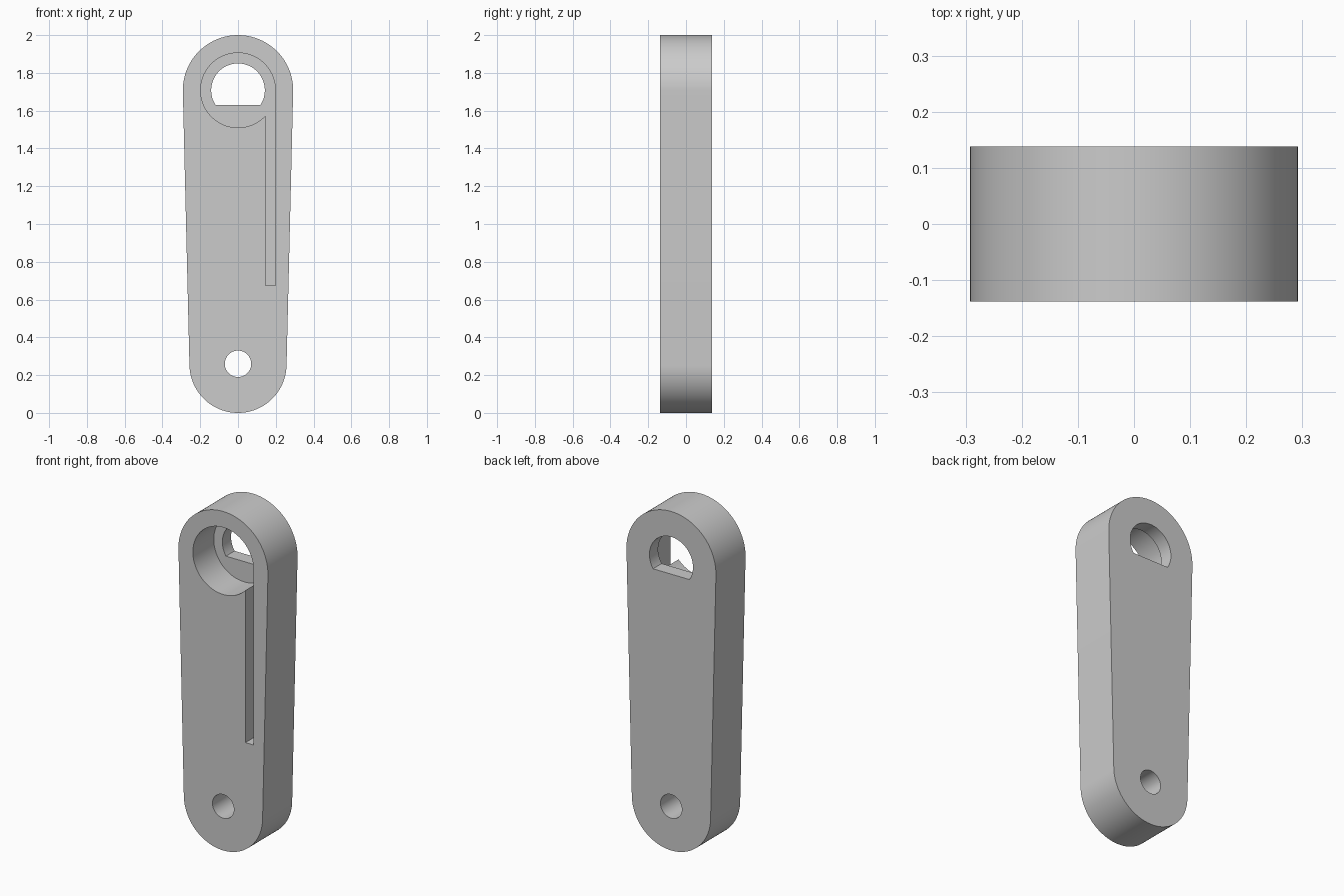
import bpy, bmesh
from math import radians, degrees, sin, cos, asin, acos

cube = bpy.data.objects.get("Cube")
if cube:
    bpy.data.objects.remove(cube)

HALF = 0.138                    # half thickness of the arm
TOP_Z, TOP_R = 1.708, 0.292     # wide end
LOW_Z, LOW_R = 0.257, 0.257     # narrow end
POCKET_R, POCKET_DEPTH = 0.198, 0.195
SLOT_X, SLOT_Z = 0.145, 0.675
BORE_R, FLAT_Z = 0.142, 1.63

grey = bpy.data.materials.new("plain grey")
grey.use_nodes = True
colour = (0.6, 0.6, 0.6, 1)
grey.diffuse_color = colour
grey.node_tree.nodes["Principled BSDF"].inputs["Base Color"].default_value = colour


def arc(z, r, start, end, steps=72):
    """Points (x, z) on an arc centred on the arm's axis, angles in degrees."""
    angles = [radians(start + (end - start) * i / steps) for i in range(steps + 1)]
    return [(r * cos(a), z + r * sin(a)) for a in angles]


def prism(name, outline, y0, y1):
    """Extrude an (x, z) outline from y0 to y1."""
    bm = bmesh.new()
    face = bm.faces.new([bm.verts.new((x, y0, z)) for x, z in outline])
    out = bmesh.ops.extrude_face_region(bm, geom=[face])
    verts = [g for g in out["geom"] if isinstance(g, bmesh.types.BMVert)]
    bmesh.ops.translate(bm, verts=verts, vec=(0, y1 - y0, 0))
    bmesh.ops.recalc_face_normals(bm, faces=bm.faces)
    mesh = bpy.data.meshes.new(name)
    bm.to_mesh(mesh)
    bm.free()
    mesh.materials.append(grey)
    obj = bpy.data.objects.new(name, mesh)
    bpy.context.collection.objects.link(obj)
    return obj


def cut(body, cutter):
    """Subtract the cutter from the body and discard it."""
    cutter.hide_render = True
    mod = body.modifiers.new(cutter.name, "BOOLEAN")
    mod.operation = "DIFFERENCE"
    mod.solver = "EXACT"
    mod.object = cutter
    bpy.context.view_layer.objects.active = body
    bpy.ops.object.modifier_apply(modifier=mod.name)
    bpy.data.objects.remove(cutter)


# Tapered arm: two rounded ends joined by their tangents
lean = degrees(asin((TOP_R - LOW_R) / (TOP_Z - LOW_Z)))
arm = prism("lever_arm",
            arc(TOP_Z, TOP_R, -lean, 180 + lean)
            + arc(LOW_Z, LOW_R, 180 + lean, 360 - lean), -HALF, HALF)

# Blind round pocket running into a straight slot on the left side
notch = degrees(acos(SLOT_X / POCKET_R))
cut(arm, prism("pocket_and_slot",
               arc(TOP_Z, POCKET_R, 0, 360 - notch)
               + [(SLOT_X, SLOT_Z), (POCKET_R, SLOT_Z)],
               -HALF - 0.1, -HALF + POCKET_DEPTH))

# D-shaped bore through the pocket floor
dip = degrees(asin((TOP_Z - FLAT_Z) / BORE_R))
cut(arm, prism("d_bore", arc(TOP_Z, BORE_R, -dip, 180 + dip), -0.3, 0.3))

# Pivot hole at the narrow end
cut(arm, prism("pivot_hole", arc(0.26, 0.07, 0, 352.5, 47), -0.3, 0.3))

bpy.ops.object.select_all(action="DESELECT")
arm.select_set(True)
bpy.context.view_layer.objects.active = arm
bpy.ops.object.shade_smooth_by_angle(angle=radians(30))
